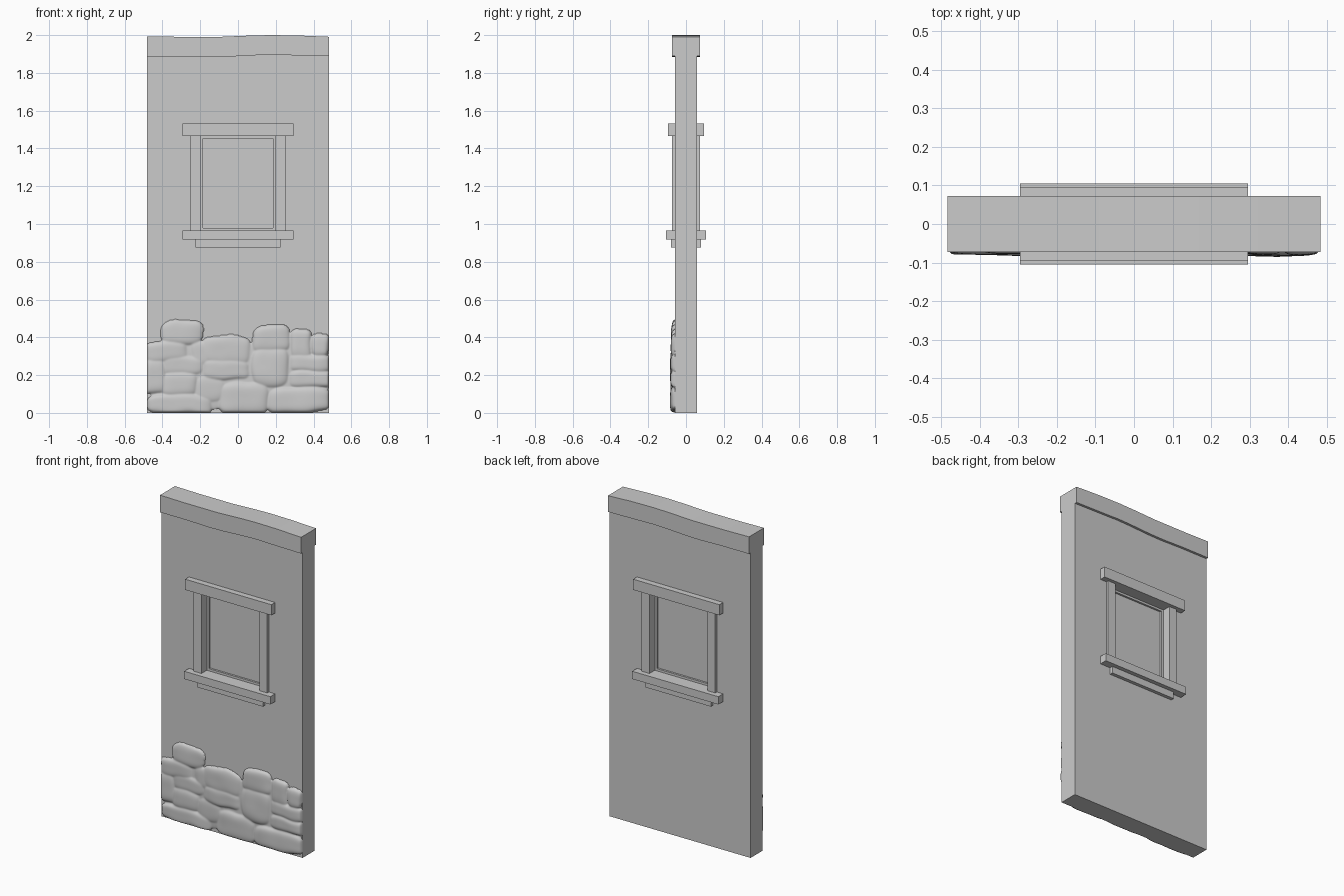
import bpy, bmesh, math
from mathutils import Vector, noise

if "Cube" in bpy.data.objects:
    bpy.data.objects.remove(bpy.data.objects["Cube"])


def box(name, x, y, z):
    """Box from (min, max) ranges on each axis."""
    bm = bmesh.new()
    bmesh.ops.create_cube(bm, size=1)
    for v in bm.verts:
        v.co = [r[0] if c < 0 else r[1] for c, r in zip(v.co, (x, y, z))]
    return finish(name, bm)


def finish(name, bm):
    bmesh.ops.recalc_face_normals(bm, faces=bm.faces)
    me = bpy.data.meshes.new(name)
    bm.to_mesh(me)
    bm.free()
    ob = bpy.data.objects.new(name, me)
    bpy.context.collection.objects.link(ob)
    return ob


W = 0.483   # half width of the panel
T = 0.058   # half thickness of the panel

# Wall panel with a window opening cut right through
wall = box("wall", (-W, W), (-T, T), (0, 1.94))
cutter = box("window_cutter", (-0.1985, 0.1985), (-0.2, 0.2), (0.966, 1.466))
cutter.hide_render = True
cut = wall.modifiers.new("opening", 'BOOLEAN')
cut.object = cutter
cut.solver = 'EXACT'
bpy.context.view_layer.objects.active = wall
bpy.ops.object.modifier_apply(modifier="opening")
bpy.data.objects.remove(cutter)

# Slightly warped top beam: wavy profile swept through the thickness
top = [(-W, 1.994), (-0.32, 1.991), (-0.09, 1.991), (0.05, 1.997),
       (0.17, 2.0), (0.32, 1.998), (W, 1.991)]
bottom = [(W, 1.890), (0.3, 1.893), (0.17, 1.896), (0.08, 1.893),
          (-0.05, 1.886), (-0.15, 1.884), (-0.3, 1.888), (-W, 1.888)]
bm = bmesh.new()
face = bm.faces.new([bm.verts.new((x, -0.073, z)) for x, z in top + bottom])
ext = bmesh.ops.extrude_face_region(bm, geom=[face])["geom"]
bmesh.ops.translate(bm, vec=(0, 0.146, 0),
                    verts=[g for g in ext if isinstance(g, bmesh.types.BMVert)])
finish("top_beam", bm)

# Window trim, the same on the front and the back
for side, s in (("front", -1), ("back", 1)):
    def trim(part, x, depth, z):
        box(f"{side}_{part}", x, sorted((s * 0.05, s * depth)), z)
    trim("window_head", (-0.295, 0.295), 0.095, (1.466, 1.532))
    trim("window_sill", (-0.295, 0.295), 0.105, (0.918, 0.966))
    trim("window_apron", (-0.225, 0.225), 0.079, (0.876, 0.918))
    trim("left_jamb", (-0.2515, -0.1985), 0.074, (0.966, 1.466))
    trim("right_jamb", (0.1985, 0.2515), 0.074, (0.966, 1.466))

# Recessed sash and pane
for name, x in (("sash_left", (-0.1985, -0.184)), ("sash_right", (0.184, 0.1985))):
    box(name, x, (-0.022, 0.022), (0.966, 1.466))
for name, z in (("sash_bottom", (0.966, 0.98)), ("sash_top", (1.453, 1.466))):
    box(name, (-0.184, 0.184), (-0.022, 0.022), z)
box("pane", (-0.184, 0.184), (-0.01, 0.01), (0.98, 1.453))

# Stone facing: smooth relief, each stone is centre x, z, half width, half height, bulge
stones = [
    (-0.30, 0.42, 0.112, 0.068, 0.019), (-0.38, 0.32, 0.115, 0.055, 0.020),
    (-0.44, 0.20, 0.060, 0.095, 0.021), (-0.29, 0.25, 0.115, 0.050, 0.019),
    (-0.31, 0.15, 0.100, 0.070, 0.023), (-0.31, 0.045, 0.170, 0.055, 0.024),
    (-0.06, 0.33, 0.130, 0.080, 0.021), (-0.19, 0.31, 0.060, 0.065, 0.015),
    (-0.06, 0.23, 0.130, 0.055, 0.023), (-0.15, 0.13, 0.080, 0.070, 0.017),
    (0.03, 0.08, 0.135, 0.085, 0.025), (0.175, 0.39, 0.098, 0.073, 0.022),
    (0.17, 0.24, 0.098, 0.105, 0.026), (0.33, 0.365, 0.058, 0.080, 0.021),
    (0.435, 0.36, 0.050, 0.058, 0.022), (0.38, 0.265, 0.112, 0.050, 0.023),
    (0.38, 0.18, 0.115, 0.048, 0.025), (0.32, 0.07, 0.165, 0.070, 0.026),
    (0.0, 0.20, 0.478, 0.175, 0.010),
]


def relief(x, z):
    n = noise.noise_vector(Vector((x * 9, 3.1, z * 9)))
    px, pz = x + 0.014 * n.x, z + 0.014 * n.z
    h = 0
    for cx, cz, w, hh, d in stones:
        r = abs((px - cx) / w) ** 4 + abs((pz - cz) / hh) ** 4
        if r < 1:
            h = max(h, d * math.sqrt(1 - r))
    return h * (1 + 0.12 * n.y)


NX, NZ, H = 190, 100, 0.5
bm = bmesh.new()
rows, solid = [], set()
for j in range(NZ + 1):
    row = []
    for i in range(NX + 1):
        x, z = -W + 2 * W * i / NX, H * j / NZ
        h = relief(x, z)
        border = i in (0, NX) or j in (0, NZ)
        v = bm.verts.new((x, -T + 0.004 if border or h == 0 else -T - h, z))
        if h > 0:
            solid.add(v)
        row.append(v)
    rows.append(row)
for j in range(NZ):
    for i in range(NX):
        quad = (rows[j][i], rows[j][i + 1], rows[j + 1][i + 1], rows[j + 1][i])
        if any(v in solid for v in quad):
            bm.faces.new(quad)
bmesh.ops.delete(bm, geom=[v for v in bm.verts if not v.link_faces], context='VERTS')
inner = [v for v in bm.verts if v.co.y < -T]
for _ in range(2):
    bmesh.ops.smooth_vert(bm, verts=inner, factor=0.5, use_axis_y=True)
facing = finish("stone_facing", bm)
if facing.data.polygons[0].normal.y > 0:
    facing.data.flip_normals()
facing.data.polygons.foreach_set("use_smooth", [True] * len(facing.data.polygons))
